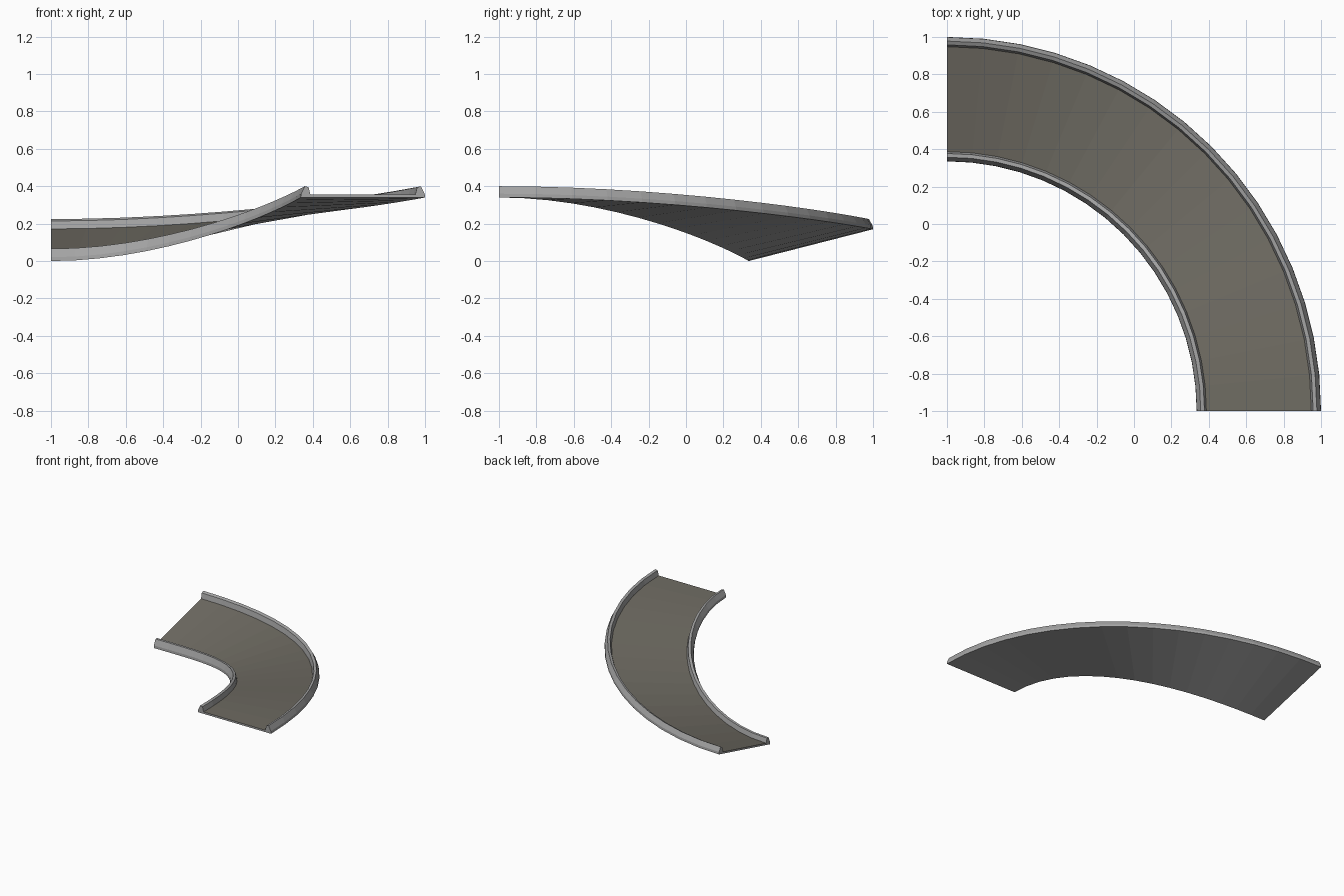
import bpy, bmesh, math

if "Cube" in bpy.data.objects:
    bpy.data.objects.remove(bpy.data.objects["Cube"])

def material(name, rgb):
    m = bpy.data.materials.new(name)
    m.diffuse_color = (*rgb, 1.0)
    m.use_nodes = True
    m.node_tree.nodes["Principled BSDF"].inputs["Base Color"].default_value = m.diffuse_color
    return m

kerb_grey = material("kerb grey", (0.37, 0.37, 0.37))
asphalt = material("asphalt", (0.16, 0.15, 0.125))

INNER, OUTER, STEPS = 1.335, 2.0, 16
WIDTH = OUTER - INNER

# Cross-section half: (distance from edge, height), mirrored for the outer kerb
half = [(0.0, 0.0), (0.002, 0.02), (0.022, 0.06), (0.042, 0.055), (0.052, 0.015)]
profile = half + [(WIDTH - d, h) for d, h in reversed(half)]
ROAD_EDGE = len(half) - 1   # profile edge that carries the asphalt


def smooth(t):
    return t * t * (3 - 2 * t)


def section_point(t, d, h):
    """Quarter turn about (-1, -1): banked low end to level high end."""
    a = math.pi / 2 * (1 - t)
    r = INNER + d
    s = smooth(t)
    low = 0.34 * s                       # inner edge height
    high = 0.17 + 0.17 * s               # outer edge height
    z = low + (high - low) * d / WIDTH + h
    return (-1 + r * math.cos(a), -1 + r * math.sin(a), z)


# Banked, climbing road corner with kerbs
bm = bmesh.new()
rings = [[bm.verts.new(section_point(i / STEPS, d, h)) for d, h in profile]
         for i in range(STEPS + 1)]
n = len(profile)
for a, b in zip(rings, rings[1:]):
    for j in range(n):
        k = (j + 1) % n
        f = bm.faces.new((a[j], a[k], b[k], b[j]))
        f.material_index = 1 if j == ROAD_EDGE else 0
# End caps
bm.faces.new(rings[0])
bm.faces.new(list(reversed(rings[-1])))
bmesh.ops.recalc_face_normals(bm, faces=bm.faces)

mesh = bpy.data.meshes.new("road_corner")
bm.to_mesh(mesh)
bm.free()
mesh.materials.append(kerb_grey)
mesh.materials.append(asphalt)
obj = bpy.data.objects.new("road_corner", mesh)
bpy.context.collection.objects.link(obj)
